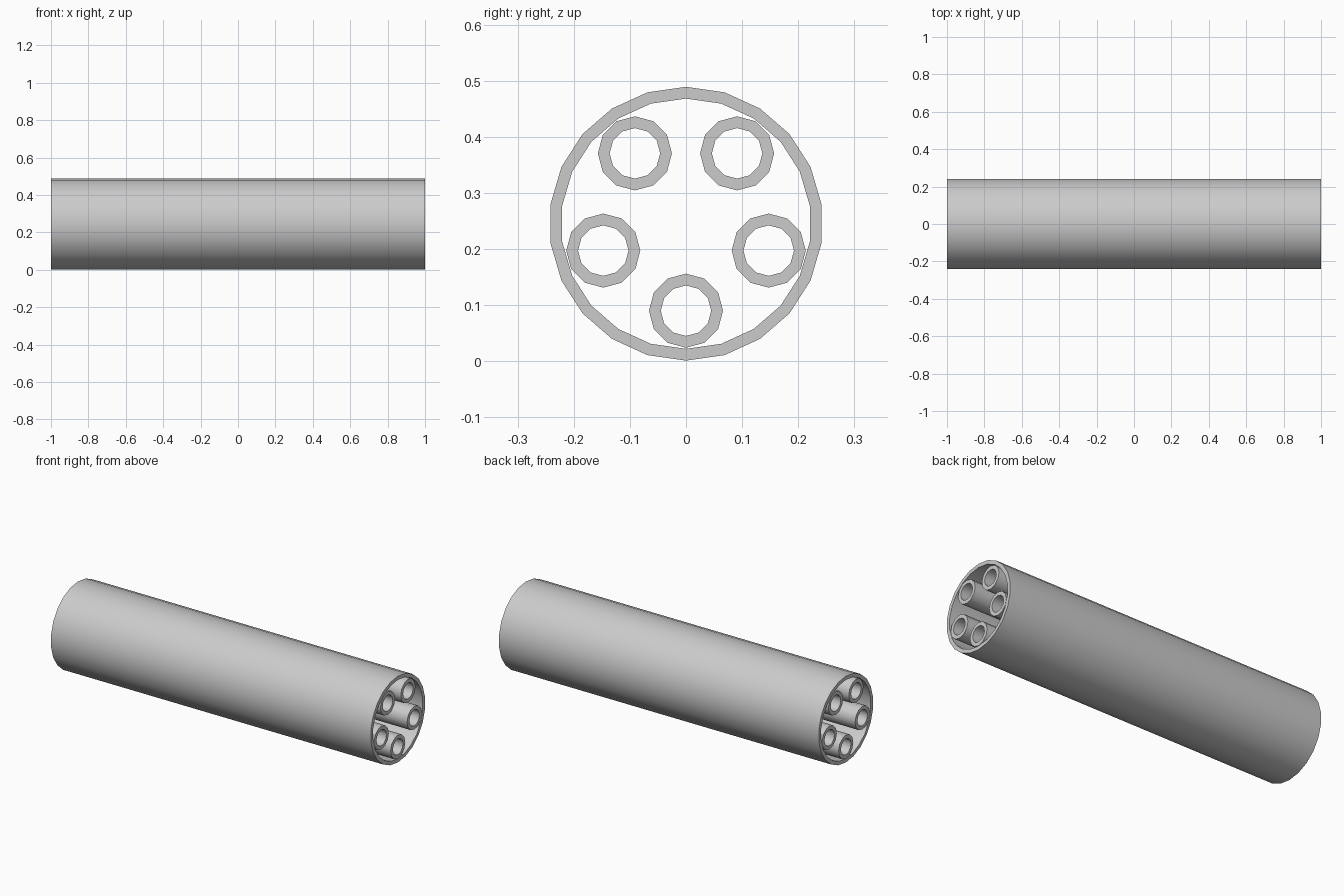
import bpy
import bmesh
from math import cos, sin, pi, radians

cube = bpy.data.objects.get("Cube")
if cube:
    bpy.data.objects.remove(cube, do_unlink=True)

LENGTH = 2.0
AXIS_Z = 0.245

# Single plain grey for all pipes
grey = bpy.data.materials.new("light_grey")
grey.use_nodes = True
colour = (0.6, 0.6, 0.6, 1)
grey.diffuse_color = colour
grey.node_tree.nodes["Principled BSDF"].inputs["Base Color"].default_value = colour


def make_pipe(name, y, z, outer, inner, sides):
    """Open pipe along x, with a wall of even thickness and flat ring ends."""
    bm = bmesh.new()
    loops = []
    for x, radius in ((-1, outer), (1, outer), (1, inner), (-1, inner)):
        angles = [pi / 2 + 2 * pi * i / sides for i in range(sides)]
        loops.append([bm.verts.new((x * LENGTH / 2, radius * cos(a), radius * sin(a)))
                      for a in angles])
    for k in range(4):
        a, b = loops[k], loops[(k + 1) % 4]
        for i in range(sides):
            j = (i + 1) % sides
            bm.faces.new((a[i], a[j], b[j], b[i]))
    bmesh.ops.recalc_face_normals(bm, faces=bm.faces)
    mesh = bpy.data.meshes.new(name)
    bm.to_mesh(mesh)
    bm.free()
    mesh.materials.append(grey)
    pipe = bpy.data.objects.new(name, mesh)
    pipe.location = (0, y, z)
    bpy.context.collection.objects.link(pipe)
    bpy.ops.object.select_all(action='DESELECT')
    pipe.select_set(True)
    bpy.context.view_layer.objects.active = pipe
    bpy.ops.object.shade_smooth_by_angle(angle=radians(40))


# Outer casing
make_pipe("outer_pipe", 0, AXIS_Z, 0.244, 0.223, 22)

# Five inner pipes in a ring, the first at the bottom
for n in range(5):
    angle = -pi / 2 + 2 * pi * n / 5
    make_pipe(f"inner_pipe_{n + 1}", 0.155 * cos(angle), AXIS_Z + 0.155 * sin(angle),
              0.066, 0.045, 12)
